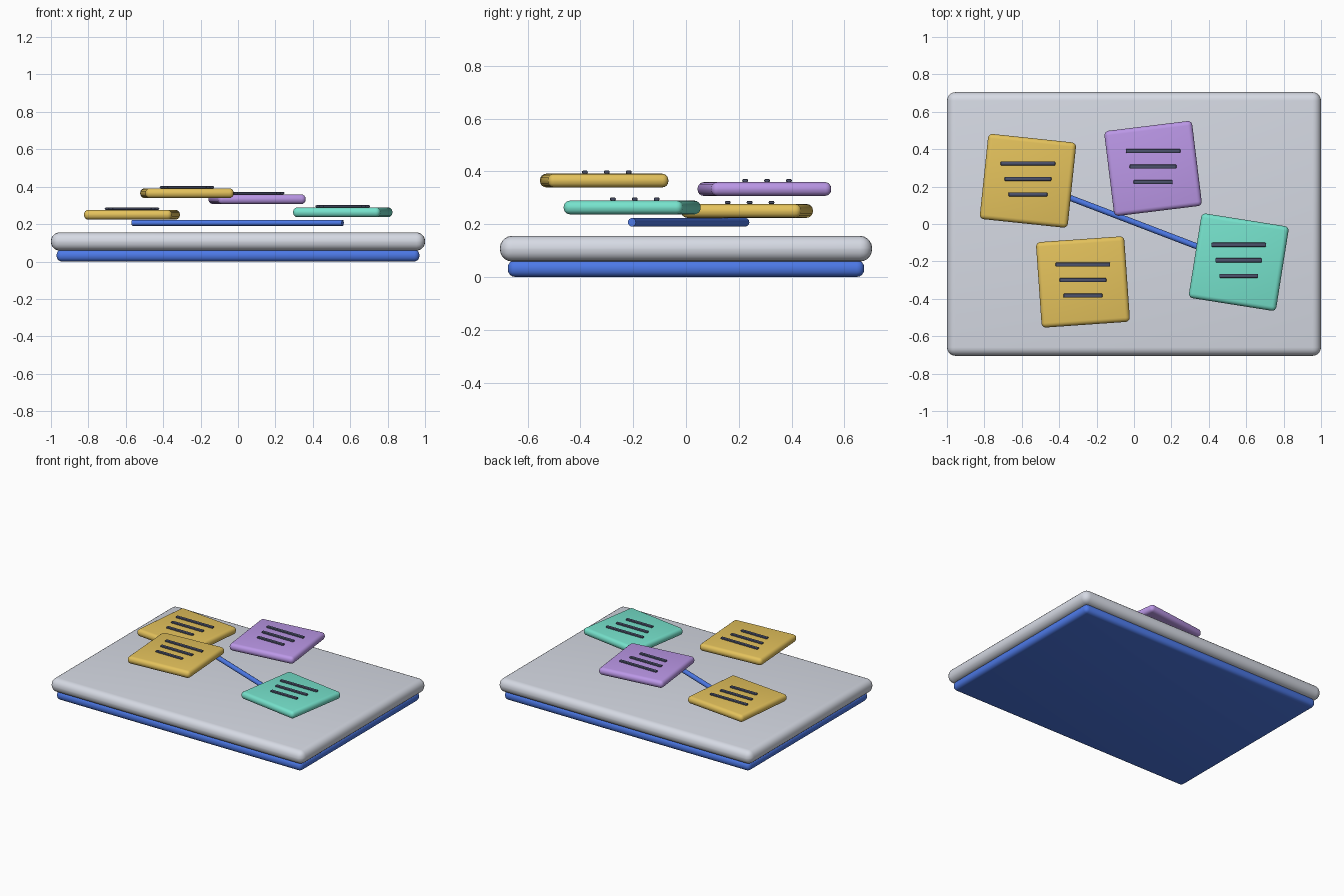
import bpy
import math
from mathutils import Vector

cube = bpy.data.objects.get("Cube")
if cube:
    bpy.data.objects.remove(cube, do_unlink=True)


def material(name, rgb):
    linear = [c / 12.92 if c <= 0.04045 else ((c + 0.055) / 1.055) ** 2.4
              for c in (v / 255 for v in rgb)]
    mat = bpy.data.materials.new(name)
    mat.use_nodes = True
    mat.diffuse_color = (*linear, 1)
    shader = mat.node_tree.nodes["Principled BSDF"]
    shader.inputs["Base Color"].default_value = (*linear, 1)
    return mat


blue = material("blue", (80, 126, 240))
grey = material("light grey", (214, 218, 228))
yellow = material("yellow", (228, 194, 92))
purple = material("purple", (188, 152, 232))
teal = material("teal", (118, 226, 204))
slate = material("dark slate", (76, 82, 108))


def finish(obj, name, mat):
    obj.name = name
    obj.data.materials.append(mat)
    bpy.ops.object.shade_smooth_by_angle(angle=math.radians(35))
    return obj


def rounded_box(name, size, center, mat, radius, turn=0, segments=4):
    bpy.ops.mesh.primitive_cube_add(size=1, location=center)
    obj = bpy.context.object
    obj.scale = size
    bpy.ops.object.transform_apply(location=False, rotation=False, scale=True)
    bevel = obj.modifiers.new("rounded edges", "BEVEL")
    bevel.width = radius
    bevel.segments = segments
    bpy.ops.object.modifier_apply(modifier=bevel.name)
    obj.rotation_euler.z = math.radians(turn)
    return finish(obj, name, mat)


# Board and its backing
rounded_box("backing", (1.94, 1.35, 0.064), (0, 0, 0.032), blue, 0.028)
rounded_box("board", (2, 1.41, 0.097), (0, 0, 0.107), grey, 0.046, segments=5)

# Floating notes, each with three written lines that stay level with the board
notes = [
    ("left_note", (-0.567, 0.231, 0.25), -6, yellow),
    ("front_note", (-0.273, -0.31, 0.365), 4, yellow),
    ("back_note", (0.102, 0.297, 0.333), 7, purple),
    ("right_note", (0.56, -0.204, 0.263), -9, teal),
]
for name, center, turn, mat in notes:
    rounded_box(name, (0.473, 0.458, 0.052), center, mat, 0.024, turn)
    for i in range(3):
        spot = Vector(center) + Vector((0, 0.093 - 0.083 * i, 0.032))
        rounded_box(f"{name}_line_{i + 1}", (0.292 - 0.042 * i, 0.022, 0.012),
                    spot, slate, 0.005, segments=2)

# Rod linking the left and right notes
start = Vector((-0.565, 0.225, 0.207))
end = Vector((0.56, -0.205, 0.207))
span = end - start
bpy.ops.mesh.primitive_cylinder_add(vertices=16, radius=0.016, depth=span.length,
                                    location=(start + end) / 2)
rod = bpy.context.object
rod.rotation_euler = span.to_track_quat("Z", "Y").to_euler()
finish(rod, "link_rod", blue)
